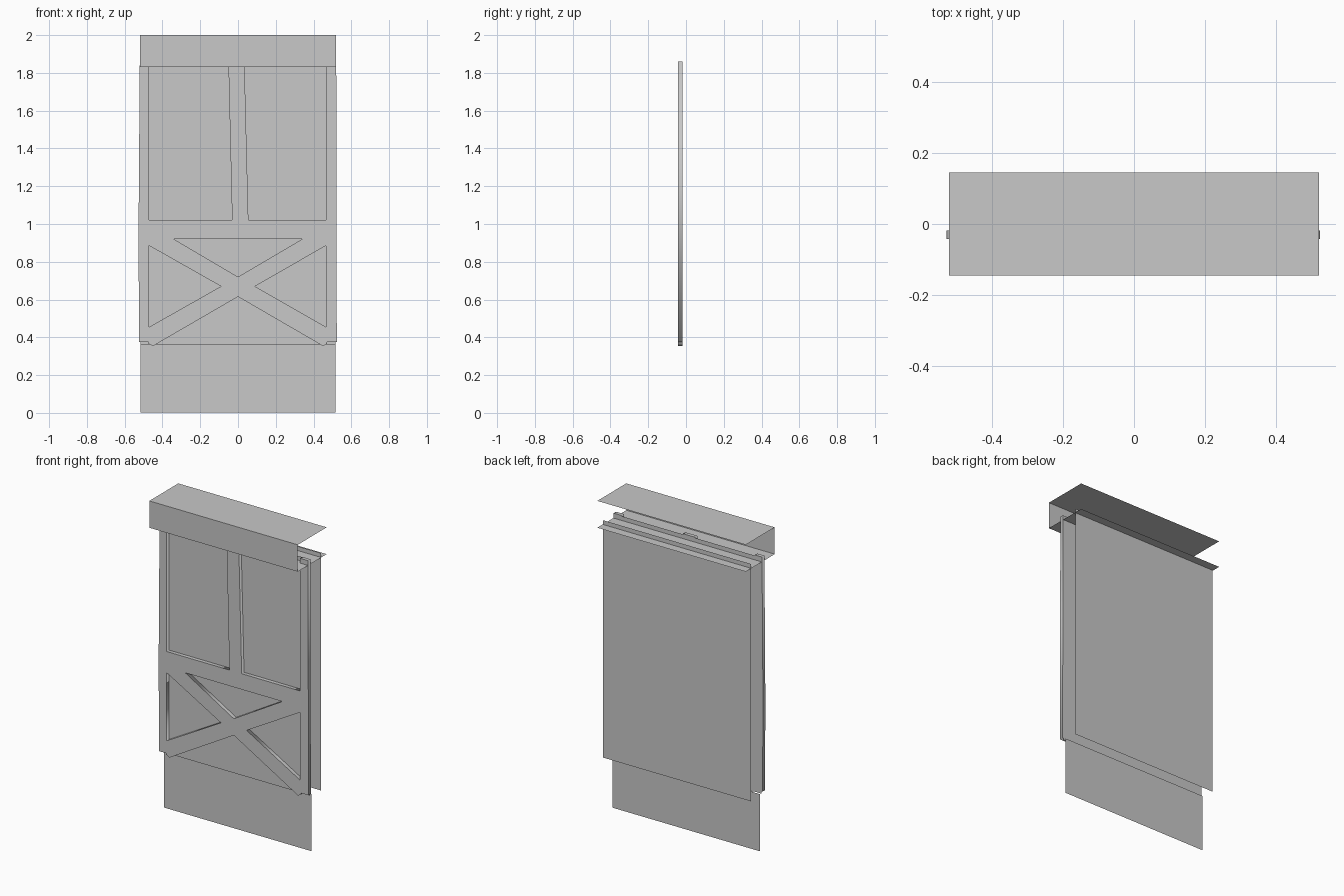
import bpy
import math

if "Cube" in bpy.data.objects:
    bpy.data.objects.remove(bpy.data.objects["Cube"])

grey = bpy.data.materials.new("light_grey")
grey.diffuse_color = (0.58, 0.58, 0.58, 1)
grey.use_nodes = True
grey.node_tree.nodes["Principled BSDF"].inputs["Base Color"].default_value = grey.diffuse_color


def sheet(name, corners):
    """Single flat four-sided panel."""
    mesh = bpy.data.meshes.new(name)
    mesh.from_pydata(corners, [], [(0, 1, 2, 3)])
    mesh.materials.append(grey)
    obj = bpy.data.objects.new(name, mesh)
    bpy.context.collection.objects.link(obj)
    return obj


def upright(name, x0, x1, y, z0, z1):
    return sheet(name, [(x0, y, z0), (x1, y, z0), (x1, y, z1), (x0, y, z1)])


def level(name, x, y, z):
    return sheet(name, [(-x, -y, z), (x, -y, z), (x, y, z), (-x, y, z)])


# header: top board, front board and lower shelf
level("header_top", 0.52, 0.145, 2.0)
level("header_shelf", 0.52, 0.145, 1.83)
upright("header_front", -0.52, 0.52, -0.145, 1.83, 2.0)

# flat panels behind and below the door frame
upright("back_panel", -0.517, 0.517, 0.09, 0.354, 1.857)
upright("door_panel", -0.517, 0.517, -0.016, 0.362, 1.857)
upright("lower_panel", -0.517, 0.515, 0.0, 0.003, 0.365)

# door frame outline, with both upper openings left open at the top
outline = [
    (-0.52, 1.86), (-0.527, 0.9), (-0.523, 0.375), (-0.475, 0.375),
    (-0.475, 0.366), (-0.45, 0.354), (0, 0.615), (0.45, 0.354),
    (0.47, 0.366), (0.47, 0.375), (0.523, 0.375), (0.52, 1.86),
    (0.465, 1.86), (0.465, 1.02), (0.055, 1.02), (0.034, 1.86),
    (-0.051, 1.86), (-0.031, 1.02), (-0.47, 1.02), (-0.47, 1.86),
]
# triangular openings around the cross brace
openings = [
    [(-0.34, 0.92), (0.34, 0.92), (0, 0.72)],
    [(-0.47, 0.885), (-0.09, 0.67), (-0.47, 0.455)],
    [(0.465, 0.885), (0.09, 0.67), (0.465, 0.455)],
]

curve = bpy.data.curves.new("door_frame", "CURVE")
curve.dimensions = "2D"
curve.fill_mode = "BOTH"
curve.extrude = 0.012
for loop in [outline] + openings:
    spline = curve.splines.new("POLY")
    spline.points.add(len(loop) - 1)
    for point, (x, z) in zip(spline.points, loop):
        point.co = (x, z, 0, 1)
    spline.use_cyclic_u = True
curve.materials.append(grey)
frame = bpy.data.objects.new("door_frame", curve)
bpy.context.collection.objects.link(frame)
frame.rotation_euler.x = math.pi / 2
frame.location.y = -0.03
bpy.context.view_layer.objects.active = frame
frame.select_set(True)
bpy.ops.object.convert(target="MESH")
